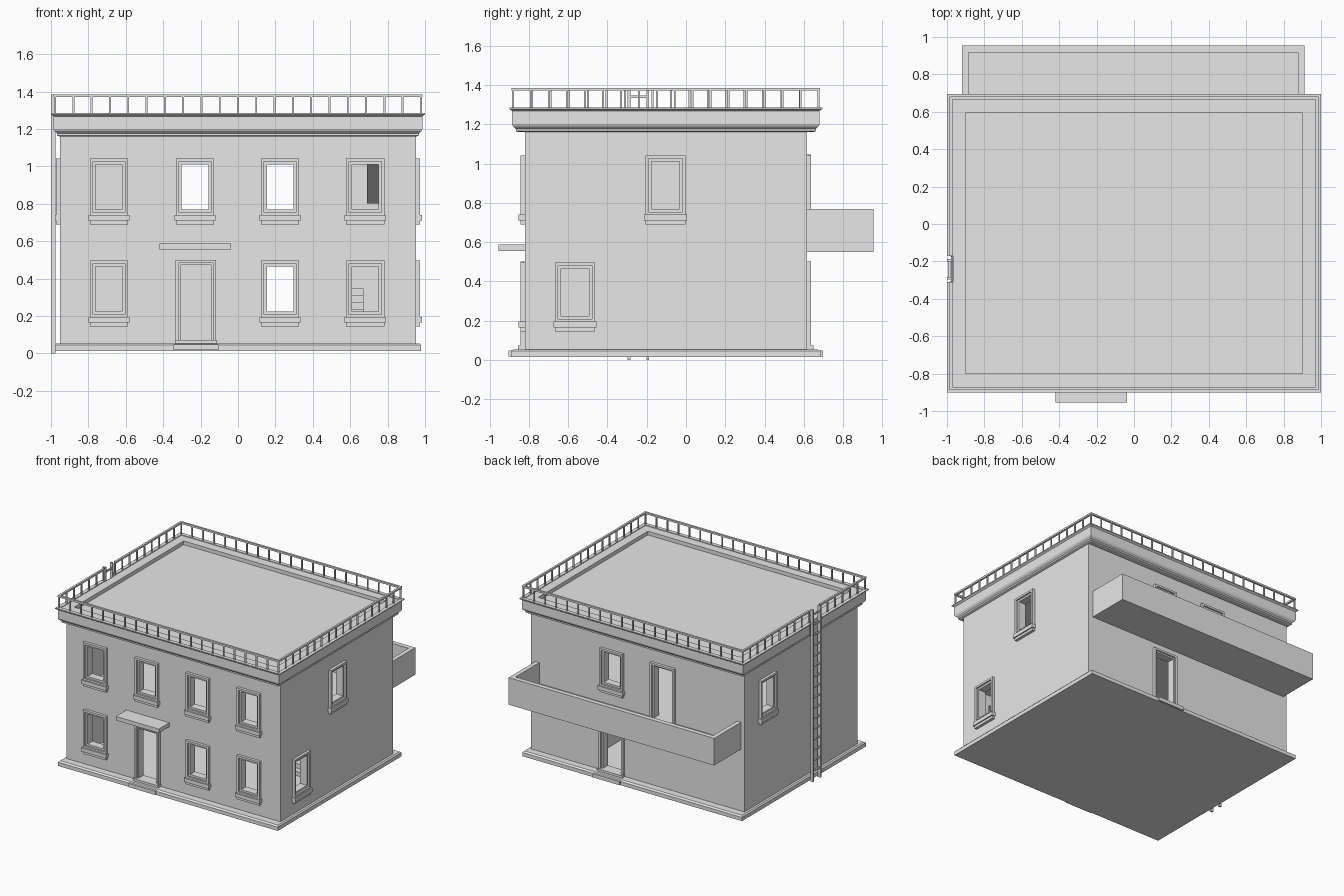
import bpy, bmesh
from math import pi
from mathutils import Matrix, Vector

cube = bpy.data.objects.get("Cube")
if cube:
    bpy.data.objects.remove(cube, do_unlink=True)

stone = bpy.data.materials.new("pale_grey")
stone.use_nodes = True
GREY = (0.8, 0.8, 0.8, 1)
stone.diffuse_color = GREY
stone.node_tree.nodes["Principled BSDF"].inputs["Base Color"].default_value = GREY

CY = -0.103            # middle of the house in y
HX, HY = 0.952, 0.718  # half sizes of the wall block
THICK = 0.055


def finish(name, bm):
    bmesh.ops.recalc_face_normals(bm, faces=bm.faces)
    mesh = bpy.data.meshes.new(name)
    bm.to_mesh(mesh)
    bm.free()
    mesh.materials.append(stone)
    obj = bpy.data.objects.new(name, mesh)
    bpy.context.collection.objects.link(obj)
    return obj


def box(bm, x, y, z, frame=Matrix()):
    lo, hi = Vector((x[0], y[0], z[0])), Vector((x[1], y[1], z[1]))
    size = Matrix.Diagonal((*(hi - lo), 1))
    bmesh.ops.create_cube(bm, size=1, matrix=frame @ Matrix.Translation((lo + hi) / 2) @ size)


def loft(name, steps):
    """Closed stack of rectangles, each given as half x, half y, height."""
    bm = bmesh.new()
    rings = [[bm.verts.new((sx * hx, CY + sy * hy, z))
              for sx, sy in ((-1, -1), (1, -1), (1, 1), (-1, 1))] for hx, hy, z in steps]
    bm.faces.new(rings[0])
    bm.faces.new(rings[-1])
    for a, b in zip(rings, rings[1:]):
        for i in range(4):
            j = (i + 1) % 4
            bm.faces.new((a[i], a[j], b[j], b[i]))
    return finish(name, bm)


def cut(obj, bm):
    cutter = finish("cutter", bm)
    cutter.hide_render = True
    mod = obj.modifiers.new("cut", 'BOOLEAN')
    mod.operation, mod.solver, mod.object = 'DIFFERENCE', 'EXACT', cutter
    bpy.context.view_layer.objects.active = obj
    bpy.ops.object.modifier_apply(modifier=mod.name)
    bpy.data.objects.remove(cutter, do_unlink=True)


# Wall frames: local x runs along the wall, local -y points outwards
def wall(angle, x, y):
    return Matrix.Translation((x, y, 0)) @ Matrix.Rotation(angle, 4, 'Z')


front = wall(0, 0, CY - HY)
left = wall(pi / 2, HX, 0)
back = wall(pi, 0, CY + HY)
right = wall(-pi / 2, -HX, 0)

UP, LOW = 0.69, 0.145
windows = [(front, x, UP) for x in (-0.69, -0.23, 0.225, 0.68)]
windows += [(front, x, LOW) for x in (-0.69, 0.225, 0.68)]
windows += [(left, -0.105, UP), (left, -0.565, LOW), (back, -0.225, UP), (right, -0.33, UP)]
# Doors: wall, position, bottom, top, has doorstep
doors = [(front, -0.225, 0.05, 0.5, True), (back, -0.225, 0.05, 0.5, True),
         (back, 0.23, 0.6, 1.045, False)]

# Hollow wall block with its openings
walls = loft("walls", [(HX, HY, 0.03), (HX, HY, 1.18)])
bm = bmesh.new()
box(bm, (-HX + THICK, HX - THICK), (CY - HY + THICK, CY + HY - THICK), (0.0, 1.3))
cut(walls, bm)
bm = bmesh.new()
for frame, u, z in windows:
    box(bm, (u - 0.086, u + 0.086), (-0.1, 0.1), (z + 0.064, z + 0.336), frame)
for frame, u, z0, z1, _ in doors:
    box(bm, (u - 0.092, u + 0.092), (-0.1, 0.1), (z0, z1 - 0.014), frame)
cut(walls, bm)


def surround(bm, frame, u, half, z0, z1, w, depth, sill=True):
    """Jambs, head and optional bottom rail; depth is the local y span."""
    for s in (-1, 1):
        edges = sorted((u + s * half, u + s * (half - w)))
        box(bm, edges, depth, (z0, z1), frame)
    inner = (u - half + w, u + half - w)
    box(bm, inner, depth, (z1 - w, z1), frame)
    if sill:
        box(bm, inner, depth, (z0, z0 + w), frame)


# Window frames: raised trim, recessed casing and a two-tier sill
bm = bmesh.new()
for frame, u, z in windows:
    surround(bm, frame, u, 0.102, z + 0.048, z + 0.352, 0.016, (-0.022, 0.02))
    surround(bm, frame, u, 0.086, z + 0.064, z + 0.336, 0.015, (-0.008, THICK))
    box(bm, (u - 0.11, u + 0.11), (-0.032, 0.01), (z + 0.02, z + 0.05), frame)
    box(bm, (u - 0.102, u + 0.102), (-0.022, 0.01), (z, z + 0.02), frame)
finish("window_frames", bm)

# Door frames and doorsteps
bm = bmesh.new()
for frame, u, z0, z1, step in doors:
    surround(bm, frame, u, 0.108, z0, z1, 0.016, (-0.022, 0.02), False)
    surround(bm, frame, u, 0.092, z0, z1 - 0.016, 0.012, (-0.008, THICK), False)
    if step:
        box(bm, (u - 0.12, u + 0.12), (-0.082, THICK), (0.018, 0.048), frame)
        box(bm, (u - 0.112, u + 0.112), (-0.035, THICK), (0.048, 0.072), frame)
finish("door_frames", bm)

# Plinth, which also closes the ground floor
loft("plinth", [(0.979, 0.788, 0.014), (0.979, 0.788, 0.044), (0.97, 0.775, 0.054)])

# Middle floor
bm = bmesh.new()
box(bm, (-0.92, 0.92), (CY - 0.69, CY + 0.69), (0.55, 0.6))
finish("upper_floor", bm)

# Cornice with a sunken flat roof
profile = [(0.955, 1.16), (0.967, 1.165), (0.967, 1.177), (0.98, 1.188), (0.986, 1.2),
           (0.986, 1.268), (1.0, 1.278), (1.0, 1.285), (0.97, 1.285), (0.97, 1.28),
           (0.9, 1.28), (0.9, 1.25)]
cornice = loft("cornice_and_roof", [(h, h - 0.203, z) for h, z in profile])
bm = bmesh.new()
box(bm, (-1.1, -0.968), (-0.31, -0.17), (1.1, 1.4))
cut(cornice, bm)

# Roof railing, open where the ladder arrives
RX, RY, TOP = 0.978, 0.777, 1.385
GAP = (-0.31, -0.17)
bm = bmesh.new()
for s in (-1, 1):
    y = CY + s * RY
    box(bm, (-RX - 0.008, RX + 0.008), (y - 0.008, y + 0.008), (TOP - 0.014, TOP))
    for i in range(21):
        x = -RX + 2 * RX * i / 20
        box(bm, (x - 0.005, x + 0.005), (y - 0.005, y + 0.005), (1.275, TOP - 0.01))
    x = s * RX
    ends = [CY - RY, CY + RY]
    spans = [ends] if s > 0 else [(ends[0], GAP[0]), (GAP[1], ends[1])]
    for y0, y1 in spans:
        box(bm, (x - 0.008, x + 0.008), (y0, y1), (TOP - 0.014, TOP))
        n = round((y1 - y0) / 0.092)
        for i in range(n + 1):
            y = y0 + (y1 - y0) * i / n
            box(bm, (x - 0.005, x + 0.005), (y - 0.005, y + 0.005), (1.275, TOP - 0.01))
finish("roof_railing", bm)

# Ladder
bm = bmesh.new()
for y in (-0.29, -0.195):
    box(bm, (-1.0, -0.976), (y - 0.007, y + 0.007), (0, TOP))
for i in range(16):
    z = 0.08 + i * 0.084
    box(bm, (-0.994, -0.982), (-0.29, -0.195), (z - 0.006, z + 0.006))
finish("ladder", bm)

# Balcony: floor and three parapet walls
bm = bmesh.new()
box(bm, (-0.92, 0.912), (0.6, 0.955), (0.55, 0.6))
box(bm, (-0.92, 0.912), (0.917, 0.955), (0.6, 0.768))
for x in (-0.92, 0.877):
    box(bm, (x, x + 0.035), (0.6, 0.917), (0.6, 0.768))
finish("balcony", bm)

# Canopy over the front door
bm = bmesh.new()
box(bm, (-0.42, -0.037), (-0.955, -0.8), (0.555, 0.587))
finish("door_canopy", bm)

# Indoor stairs: lower steps and the sloping upper flight
bm = bmesh.new()
for i in range(8):
    y = -0.1 + i * 0.05
    box(bm, (0.5, 0.67), (y, 0.55), (0.05 + i * 0.037, 0.087 + i * 0.037))
slope = Matrix.Translation((0.79, 0.2, 0.98)) @ Matrix.Rotation(-pi / 6, 4, 'X')
box(bm, (-0.1, 0.1), (-0.33, 0.33), (-0.015, 0.015), slope)
finish("indoor_stairs", bm)
